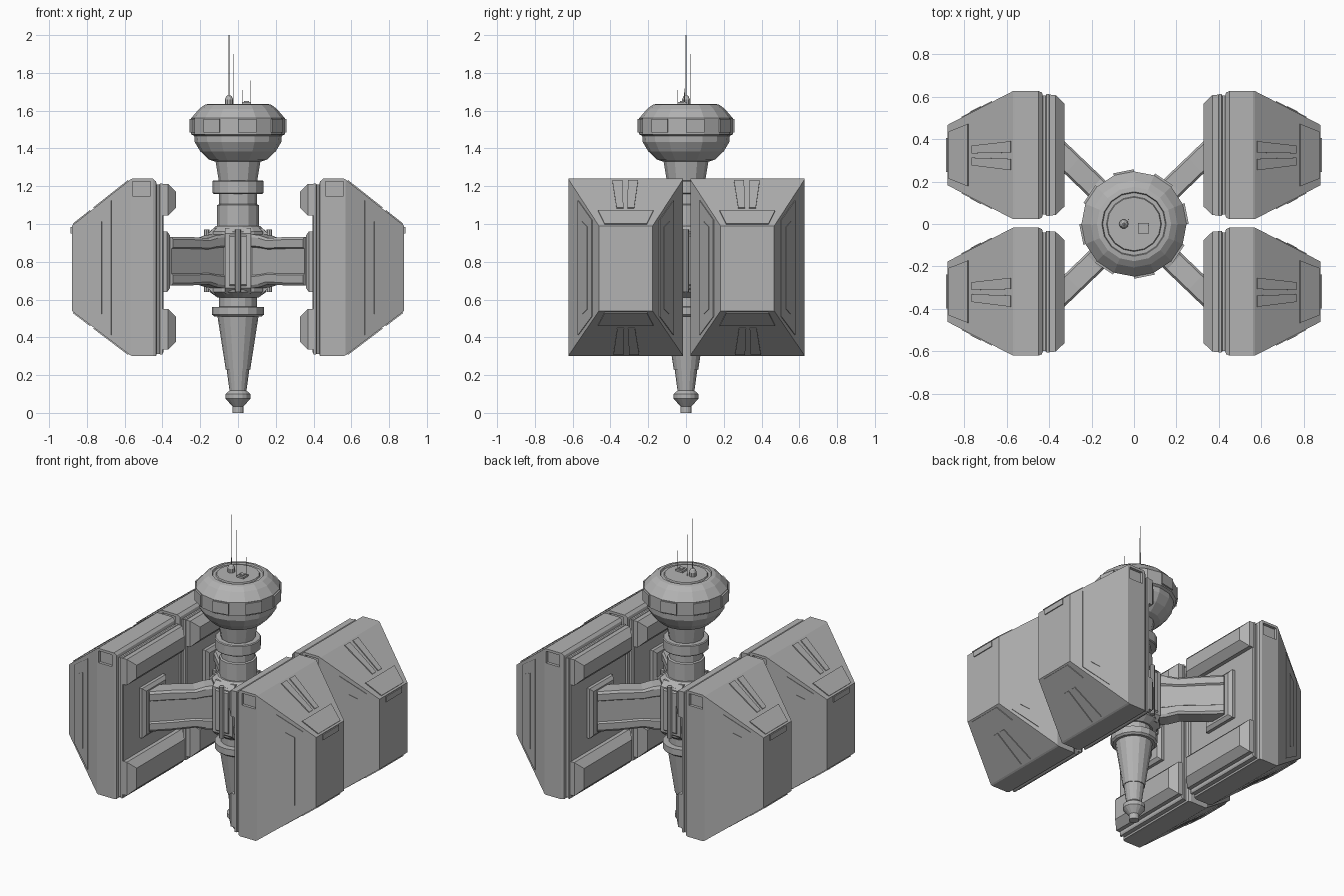
import bpy, bmesh, math
from mathutils import Vector

cube = bpy.data.objects.get("Cube")
if cube:
    bpy.data.objects.remove(cube, do_unlink=True)

GREY = (0.45, 0.45, 0.45, 1)
hull = bpy.data.materials.new("hull_grey")
hull.use_nodes = True
hull.diffuse_color = GREY
hull.node_tree.nodes["Principled BSDF"].inputs["Base Color"].default_value = GREY


def finish(name, bm):
    bmesh.ops.recalc_face_normals(bm, faces=bm.faces)
    mesh = bpy.data.meshes.new(name)
    bm.to_mesh(mesh)
    bm.free()
    mesh.materials.append(hull)
    obj = bpy.data.objects.new(name, mesh)
    bpy.context.collection.objects.link(obj)
    return obj


def loft(name, rings):
    """Skin a closed solid through rings of equal point count."""
    bm = bmesh.new()
    rows = [[bm.verts.new(p) for p in ring] for ring in rings]
    n = len(rows[0])
    for a, b in zip(rows, rows[1:]):
        for i in range(n):
            j = (i + 1) % n
            bm.faces.new((a[i], a[j], b[j], b[i]))
    bm.faces.new(rows[0])
    bm.faces.new(rows[-1])
    return finish(name, bm)


def lathe(name, profile, sides=16, at=(0, 0), turn=0.0):
    return loft(name, [[(at[0] + r * math.cos(math.tau * i / sides + turn),
                         at[1] + r * math.sin(math.tau * i / sides + turn), z)
                        for i in range(sides)] for r, z in profile])


def rect(x, y, half, z0, z1):
    return [Vector((x, y - half, z0)), Vector((x, y + half, z0)),
            Vector((x, y + half, z1)), Vector((x, y - half, z1))]


def box(name, x0, x1, y0, y1, z0, z1):
    y, half = (y0 + y1) / 2, abs(y1 - y0) / 2
    return loft(name, [rect(x0, y, half, z0, z1), rect(x1, y, half, z0, z1)])


def plate(name, quad, u0, u1, v0, v1, centre, thick=0.006):
    """Thin raised panel placed on a quad in its own u, v coordinates."""
    a, b, c, d = quad
    pts = [a.lerp(b, u).lerp(d.lerp(c, u), v)
           for u, v in ((u0, v0), (u1, v0), (u1, v1), (u0, v1))]
    n = (b - a).cross(d - a).normalized()
    if n.dot(a - centre) < 0:
        n.negate()
    return loft(name, [[p - n * 0.004 for p in pts], [p + n * thick for p in pts]])


# Central column
lathe("lower_spike", [(0.03, 0), (0.03, 0.035), (0.065, 0.075), (0.065, 0.1),
                      (0.045, 0.118), (0.06, 0.23), (0.065, 0.23), (0.11, 0.52)])
lathe("lower_flange", [(0.125, 0.51), (0.137, 0.52), (0.137, 0.56), (0.1, 0.562), (0.1, 0.64)])
lathe("hub", [(0.11, 0.61), (0.152, 0.64), (0.152, 0.96), (0.12, 0.99)], 16, turn=math.pi / 16)
lathe("upper_column", [(0.11, 0.97), (0.11, 1.1), (0.1, 1.105), (0.1, 1.16)], 12)
lathe("upper_flange", [(0.13, 1.16), (0.135, 1.165), (0.135, 1.225), (0.13, 1.23)])
lathe("neck", [(0.1, 1.22), (0.122, 1.35)], 12)

# Ribs on the four sides of the hub
for k in range(4):
    c, s = round(math.cos(k * math.pi / 2)), round(math.sin(k * math.pi / 2))
    for half, depth, lo, hi in ((0.07, 0.158, 0.63, 0.98), (0.045, 0.166, 0.65, 0.965)):
        ends = []
        for z, d in ((lo, depth - 0.03), (lo + 0.03, depth), (hi - 0.03, depth), (hi, depth - 0.03)):
            ends.append([(c * r - s * w, s * r + c * w, z)
                         for r, w in ((0.09, -half), (0.09, half), (d, half), (d, -half))])
        loft("hub_rib", ends)
    lathe("hub_pipe", [(0.015, 0.64), (0.015, 0.97)], 8, (c * 0.166, s * 0.166))

# Command head
lathe("head_bowl", [(0.12, 1.33), (0.152, 1.34), (0.2, 1.385), (0.23, 1.435), (0.232, 1.47)])
lathe("head_dome", [(0.21, 1.455), (0.248, 1.475), (0.248, 1.56), (0.205, 1.61),
                    (0.175, 1.632), (0.152, 1.636), (0.148, 1.626), (0.13, 1.626),
                    (0.126, 1.634)])
for k in range(8):
    a = math.tau * k / 8
    ring = []
    for z, r in ((1.484, 0.258), (1.556, 0.258)):
        ring.append([((r - d) * math.cos(a + t), (r - d) * math.sin(a + t), z)
                     for d, t in ((0.03, 0), (0, 0), (0, math.tau / 16), (0.03, math.tau / 16))])
    loft("head_panel", ring)

# Roof equipment and antennas
lathe("sensor_dome", [(0.022, 1.63), (0.022, 1.66), (0.015, 1.675), (0.006, 1.682)], 10, (-0.048, 0))
box("roof_hatch", 0.02, 0.07, -0.045, 0.005, 1.63, 1.645)
box("roof_hatch_cap", 0.032, 0.058, -0.033, -0.007, 1.64, 1.652)
for x, y, top, r in ((-0.048, 0, 2.0, 0.0035), (-0.025, 0.022, 1.9, 0.0025),
                     (0.068, -0.008, 1.76, 0.002), (0.022, -0.043, 1.71, 0.002)):
    lathe("antenna", [(r, 1.63), (r * 0.6, top)], 6, (x, y))

# Four pods on diagonal struts
Z0, Z1 = 0.30, 1.24
for sx in (1, -1):
    for sy in (1, -1):
        cy = sy * 0.322 + 0.003
        wide = rect(sx * 0.57, cy, 0.302, Z0 + 0.005, Z1 - 0.005)
        tip = rect(sx * 0.88, cy, 0.142, 0.54, 0.99)
        pod = loft("pod", [rect(sx * x, cy, h, a, b) for x, h, a, b in (
            (0.395, 0.28, 0.32, 1.205), (0.4, 0.287, 0.31, 1.215), (0.413, 0.287, 0.31, 1.215),
            (0.417, 0.28, 0.312, 1.208), (0.43, 0.28, 0.312, 1.208), (0.434, 0.295, 0.302, 1.225),
            (0.45, 0.302, Z0, Z1), (0.56, 0.302, Z0, Z1))] + [wide, tip])

        # Notches in the upper side edges
        for side in (1, -1):
            edge = cy + side * 0.302
            cutter = box("notch_cutter", sx * 0.462, sx * 0.558,
                         edge - 0.018, edge + 0.018, 1.148, 1.224)
            cutter.hide_render = True
            mod = pod.modifiers.new("notch", "BOOLEAN")
            mod.operation, mod.object, mod.solver = "DIFFERENCE", cutter, "EXACT"
            bpy.context.view_layer.update()
            graph = bpy.context.evaluated_depsgraph_get()
            cut = bpy.data.meshes.new_from_object(pod.evaluated_get(graph))
            pod.modifiers.clear()
            pod.data = cut
            bpy.data.objects.remove(cutter, do_unlink=True)

        # Thin armour panels on the four sloping faces
        mid = Vector((sx * 0.6, cy, 0.77))
        for i in range(4):
            j = (i + 1) % 4
            quad = (wide[i], wide[j], tip[j], tip[i])
            if i % 2:
                plate("side_panel", quad, 0.04, 0.96, 0.32, 0.78, mid, 0.004)
                plate("side_strip", quad, 0.15, 0.85, 0.48, 0.64, mid, 0.007)
            else:
                plate("slope_collar", quad, 0.12, 0.88, 0.68, 0.97, mid, 0.006)
                for u in (0.39, 0.53):
                    plate("slope_panel", quad, u, u + 0.09, 0.03, 0.62, mid, 0.006)
        box("outer_lip", sx * 0.84, sx * 0.886, cy - 0.08, cy + 0.08, 0.95, 0.985)

        # Inner bars and strut mount
        for lo, hi in ((1.045, 1.212), (0.335, 0.55)):
            loft("inner_bar", [rect(sx * x, cy, h, lo + d, hi - d) for x, h, d in (
                (0.40, 0.285, 0), (0.37, 0.283, 0), (0.328, 0.243, 0.042))])
        loft("strut_mount", [rect(sx * x, cy, h, 0.64 + d, 0.96 - d) for x, h, d in (
            (0.40, 0.12, 0), (0.375, 0.12, 0), (0.36, 0.1, 0.02))])

        # Diagonal strut with a grooved section
        out = Vector((sx * 0.72, sy * 0.69, 0)).normalized()
        across = Vector((-out.y, out.x, 0))
        half_section = [(0.045, -0.14), (0.055, -0.125), (0.055, -0.08), (0.044, -0.072),
                        (0.044, 0.072), (0.055, 0.08), (0.055, 0.125), (0.045, 0.14)]
        section = half_section + [(-w, h) for w, h in reversed(half_section)]
        loft("strut", [[out * dist + across * w + Vector((0, 0, 0.803 + h * k))
                        for w, h in section]
                       for dist, k in ((0.08, 1.06), (0.2, 0.98), (0.26, 0.87),
                                       (0.4, 0.92), (0.53, 0.92))])
